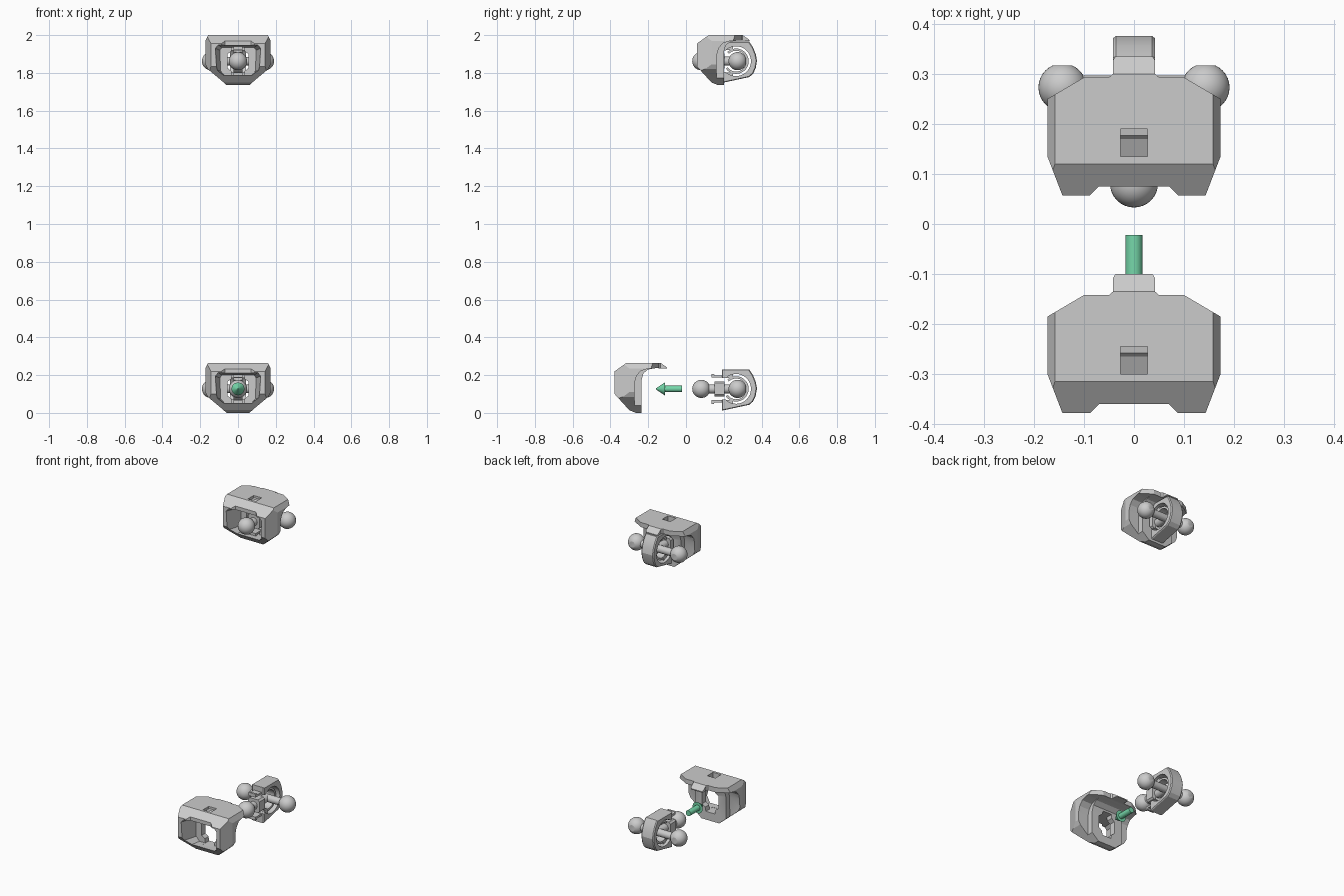
import bpy, bmesh
from math import cos, sin, pi
from mathutils import Vector, Matrix

if "Cube" in bpy.data.objects:
    bpy.data.objects.remove(bpy.data.objects["Cube"])

LIFT = Vector((0, 0, 1.735))
PIVOT_Y, MID_Z = 0.275, 0.127


def finish(bm, name):
    bmesh.ops.recalc_face_normals(bm, faces=bm.faces)
    me = bpy.data.meshes.new(name)
    bm.to_mesh(me)
    bm.free()
    ob = bpy.data.objects.new(name, me)
    bpy.context.collection.objects.link(ob)
    return ob


def point(axis, p, d):
    a, b = p
    return {'X': (d, a, b), 'Y': (a, d, b), 'Z': (a, b, d)}[axis]


def loft(name, axis, rings):
    """Closed solid through (profile, depth) rings along an axis."""
    bm = bmesh.new()
    rows = [[bm.verts.new(point(axis, p, d)) for p in pts] for pts, d in rings]
    n = len(rows[0])
    for r0, r1 in zip(rows, rows[1:]):
        for i in range(n):
            j = (i + 1) % n
            bm.faces.new((r0[i], r0[j], r1[j], r1[i]))
    bm.faces.new(rows[0])
    bm.faces.new(rows[-1])
    return finish(bm, name)


def prism(name, axis, pts, lo, hi):
    return loft(name, axis, [(pts, lo), (pts, hi)])


def both(half):
    return half + [(-a, b) for a, b in reversed(half)]


def circle(cx, cy, r, n=32, a0=0, a1=2 * pi):
    return [(cx + r * cos(a0 + (a1 - a0) * i / n), cy + r * sin(a0 + (a1 - a0) * i / n))
            for i in range(n)]


def rect(a0, b0, a1, b1):
    return [(a0, b0), (a1, b0), (a1, b1), (a0, b1)]


def boolean(ob, other, op='DIFFERENCE'):
    m = ob.modifiers.new('cut', 'BOOLEAN')
    m.operation, m.object, m.solver = op, other, 'EXACT'
    bpy.context.view_layer.objects.active = ob
    bpy.ops.object.modifier_apply(modifier='cut')
    bpy.data.objects.remove(other)


def ball(name, loc, r, flat=None):
    bm = bmesh.new()
    bmesh.ops.create_uvsphere(bm, u_segments=32, v_segments=20, radius=r,
                              matrix=Matrix.Translation(loc))
    if flat:
        bmesh.ops.bisect_plane(bm, geom=bm.verts[:] + bm.edges[:] + bm.faces[:],
                               plane_co=(0, flat, 0), plane_no=(0, 1, 0), clear_outer=True)
        bmesh.ops.holes_fill(bm, edges=[e for e in bm.edges if e.is_boundary], sides=0)
    return finish(bm, name)


# Shell: side profile trimmed by plan outline and front outline
shell = prism('shell', 'X', [(-.315, .265), (-.378, .22), (-.378, .10), (-.30, .014), (-.265, 0),
                             (-.235, 0), (-.235, .175), (-.225, .21), (-.20, .23), (-.16, .237),
                             (-.10, .234), (-.10, .24), (-.135, .265)], -.2, .2)
boolean(shell, prism('plan', 'Z', both([(.07, -.36), (.088, -.378), (.143, -.378), (.173, -.30),
                                        (.173, -.185), (.10, -.142), (.05, -.142), (.042, -.135),
                                        (.042, -.108), (.036, -.098)]), -.1, .4), 'INTERSECT')
boolean(shell, prism('outline', 'Y', both([(.06, 0), (.085, .022), (.16, .085), (.173, .11),
                                           (.173, .235), (.157, .267)]), -.5, 0), 'INTERSECT')

# Coves behind the side cheeks, under the roof
for lo, hi in ((.105, .25), (-.25, -.105)):
    boolean(shell, prism('cove', 'X', [(-.275, -.1), (-.272, .16), (-.262, .195), (-.24, .222),
                                       (-.20, .235), (-.05, .235), (-.05, -.1)], lo, hi))

# Funnel opening, back hole and roof catch
front = both([(.08, .055), (.113, .08), (.12, .195), (.105, .213)])
back = both([(.07, .05), (.092, .075), (.096, .185), (.085, .2)])
boolean(shell, loft('funnel', 'Y', [(front, -.40), (front, -.378), (back, -.272)]))
boolean(shell, prism('hole', 'Y', both([(.03, .05), (.035, .075), (.055, .09), (.055, .165),
                                        (.035, .18), (.03, .2)]), -.3, -.2))
boolean(shell, prism('catch', 'X', [(-.30, .28), (-.30, .226), (-.265, .242), (-.258, .25),
                                    (-.245, .252), (-.245, .28)], -.027, .027))

# Core frame: rounded band around the pivot, chamfered on its side edges
outer = [(.19, .23), (.335, .23), (.355, .20), (.369, .165), (.376, .13), (.369, .09),
         (.355, .06), (.335, .043), (.19, .012)]
inset = [(PIVOT_Y + (y - PIVOT_Y) * .95, MID_Z + (z - MID_Z) * .96) for y, z in outer]
frame = loft('pivot_frame', 'X', [(inset, -.042), (outer, -.036), (outer, .036), (inset, .042)])
boolean(frame, prism('bore', 'X', circle(.265, MID_Z, .079), -.1, .1))
boolean(frame, prism('mouth', 'X', rect(.15, .07, .25, .184), -.1, .1))

# Inner ring open to the front, joined to the frame by short webs
arc = lambda r: circle(PIVOT_Y - .01, MID_Z, r, 28, -pi * .8, pi * .8)
ring = prism('inner_ring', 'X', arc(.067) + arc(.055)[::-1], -.024, .024)
parts = [frame, ring]
for s in (1, -1):
    z = MID_Z + s * .071
    parts.append(prism('ring_web', 'X', rect(.215, z - .012, .25, z + .012), -.024, .024))
    # Clip arms with a small hook at the tip
    z = MID_Z + s * .066
    parts.append(prism('clip_arm', 'X', [(.135, z - s * .006), (.22, z - s * .006),
                                         (.22, z + s * .006), (.152, z + s * .006),
                                         (.146, z + s * .014), (.135, z + s * .014)],
                       -.025, .025))
    # Side balls with a flat at the back
    parts.append(ball('side_ball', (s * .143, PIVOT_Y - .002, MID_Z), .048, .317))

# Axle, front neck, block and front ball
parts.append(prism('axle', 'X', circle(PIVOT_Y, MID_Z, .022), -.12, .12))
parts.append(prism('neck', 'Y', circle(0, MID_Z, .024), .09, .27))
block = [(-.028, .087), (.028, .087), (.038, .097), (.038, .157),
         (.028, .167), (-.028, .167), (-.038, .157), (-.038, .097)]
parts.append(prism('neck_block', 'Y', block, .152, .205))
parts.append(ball('front_ball', (0, .081, MID_Z), .048))

# Insertion arrow
green = bpy.data.materials.new('green')
green.diffuse_color = (.18, .68, .4, 1)
green.use_nodes = True
green.node_tree.nodes["Principled BSDF"].inputs["Base Color"].default_value = green.diffuse_color
disc = lambda r: circle(0, MID_Z, r)
arrow = loft('arrow', 'Y', [(disc(.002), -.16), (disc(.034), -.112),
                            (disc(.017), -.112), (disc(.017), -.022)])
arrow.data.materials.append(green)

# Shade, then place the assembled copy above
for ob in parts + [shell, arrow]:
    bpy.ops.object.select_all(action='DESELECT')
    ob.select_set(True)
    bpy.context.view_layer.objects.active = ob
    bpy.ops.object.shade_smooth_by_angle(angle=pi / 9)
for ob in parts + [shell]:
    dup = ob.copy()
    dup.name = 'assembled_' + ob.name
    dup.location = LIFT + Vector((0, .435 if ob == shell else 0, 0))
    bpy.context.collection.objects.link(dup)
